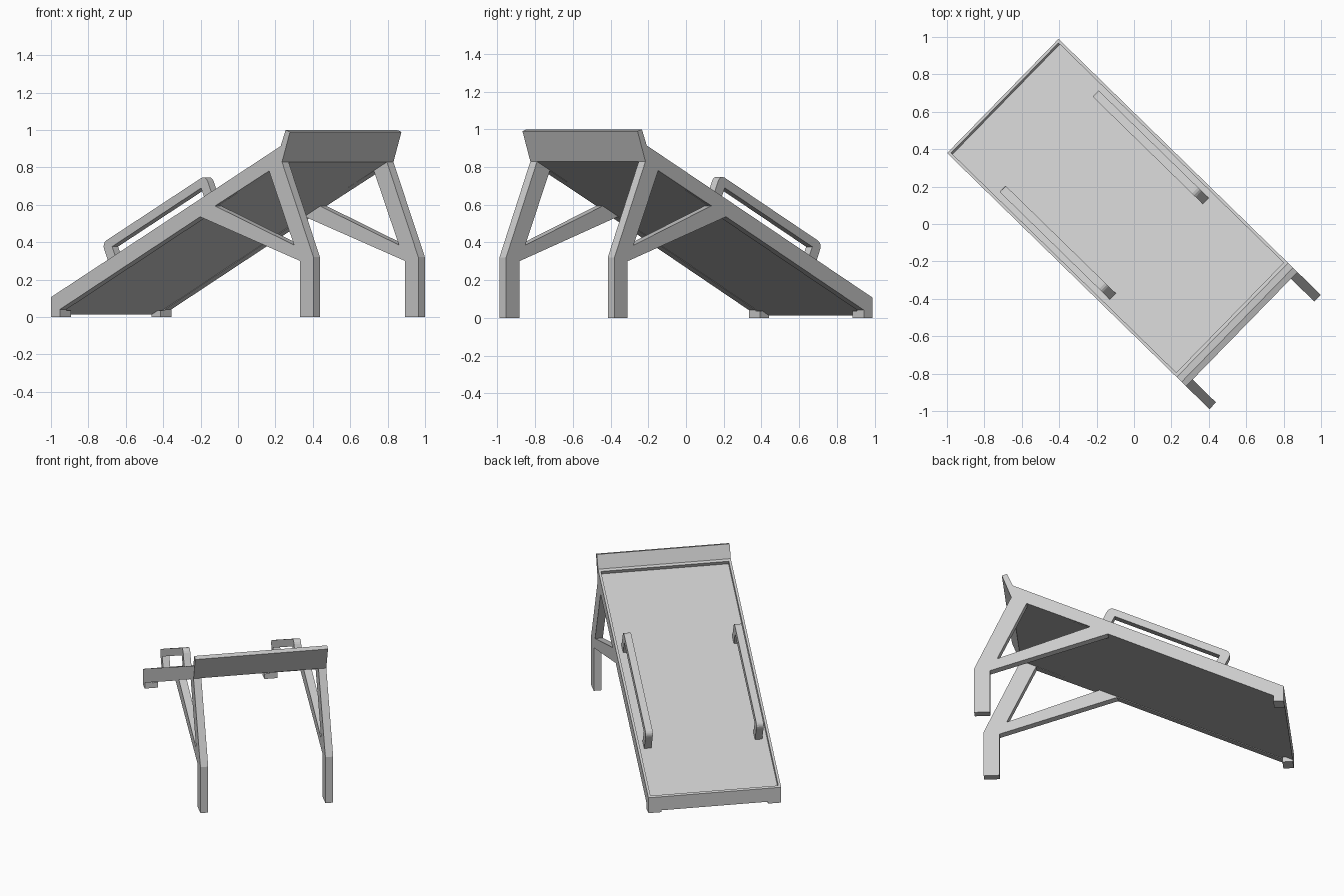
import bpy, bmesh
from math import radians, sin, cos, pi, atan2
from mathutils import Vector

if "Cube" in bpy.data.objects:
    bpy.data.objects.remove(bpy.data.objects["Cube"])

YAW = radians(-44.3)            # whole model is turned about z
HALF = 0.4265                   # half width
LIP = 0.016
TILT = atan2(0.807, 1.715)      # slope of the ramp


def ramp(s, h):
    """Point at distance s up the slope and h above its top surface."""
    return (-0.98 + s * cos(TILT) - h * sin(TILT),
            0.107 + s * sin(TILT) + h * cos(TILT))


def arc(s, h, r, a0, a1, n=4):
    """Rounded corner in ramp coordinates."""
    return [ramp(s + r * cos(a0 + (a1 - a0) * i / n),
                 h + r * sin(a0 + (a1 - a0) * i / n)) for i in range(n + 1)]


def plate(name, loops, v0, v1, mirror=True):
    """Side profile (outline plus holes) extruded across the width."""
    bm = bmesh.new()
    edges = []
    for loop in loops:
        vs = [bm.verts.new((u, v0, z)) for u, z in loop]
        edges += [bm.edges.new((vs[i - 1], vs[i])) for i in range(len(vs))]
    bmesh.ops.triangle_fill(bm, edges=edges, use_beauty=True, use_dissolve=False)
    ext = bmesh.ops.extrude_face_region(bm, geom=bm.faces[:], use_keep_orig=True)
    moved = [g for g in ext["geom"] if isinstance(g, bmesh.types.BMVert)]
    bmesh.ops.translate(bm, verts=moved, vec=Vector((0, v1 - v0, 0)))
    bmesh.ops.recalc_face_normals(bm, faces=bm.faces[:])
    me = bpy.data.meshes.new(name)
    bm.to_mesh(me)
    bm.free()
    ob = bpy.data.objects.new(name, me)
    bpy.context.collection.objects.link(ob)
    ob.rotation_euler.z = YAW
    if mirror:
        m = ob.modifiers.new("Mirror", "MIRROR")
        m.use_axis = (False, True, False)
        m.use_mirror_merge = False
    return ob


# Flared end board profile at the high end
board = [(0.735, 0.914), (0.772, 1.0), (0.805, 0.99), (0.745, 0.829)]

# Sloping deck with recessed top, end lips and end board
plate("deck", [[(-0.98, 0.013), ramp(0, 0), ramp(LIP, 0), ramp(LIP, -0.025),
                ramp(1.875, -0.025), ramp(1.875, 0)] + board],
      -HALF + LIP, HALF - LIP, mirror=False)

# Thin raised lips along both sides, including the board ends
plate("side_lip", [[(-0.98, 0.05), ramp(0, 0)] + board + [ramp(1.86, -0.06)]],
      HALF - LIP, HALF)

# Side frames: rail, bent leg and brace around a triangular opening
frame = [(-0.98, 0.0), (-0.98, 0.074), ramp(1.88, -0.03), (0.745, 0.829),
         (0.98, 0.32), (0.98, 0.0), (0.88, 0.0), (0.88, 0.30),
         (0.133, 0.536), (-0.914, 0.041), (-0.914, 0.0)]
opening = [(0.648, 0.781), (0.2445, 0.594), (0.835, 0.385)]
plate("side_frame", [frame, opening], HALF - 0.05, HALF)

# Small feet under the low end
plate("low_foot", [[(-0.98, 0), (-0.98, 0.036), (-0.914, 0.036), (-0.914, 0)]],
      HALF - 0.084, HALF)

# Hand rails standing on the deck
S0, S1, TOP, R = 0.425, 1.28, 0.118, 0.035
rail = ([ramp(S0, -0.03)] + arc(S0 + R, TOP - R, R, pi, pi / 2)
        + arc(S1 - R, TOP - R, R, pi / 2, 0) + [ramp(S1, -0.03)]
        + [ramp(S1 - 0.06, -0.03), ramp(S1 - 0.06, TOP - 0.048),
           ramp(S0 + 0.06, TOP - 0.048), ramp(S0 + 0.06, -0.03)])
plate("hand_rail", [rail], 0.333, 0.379)
